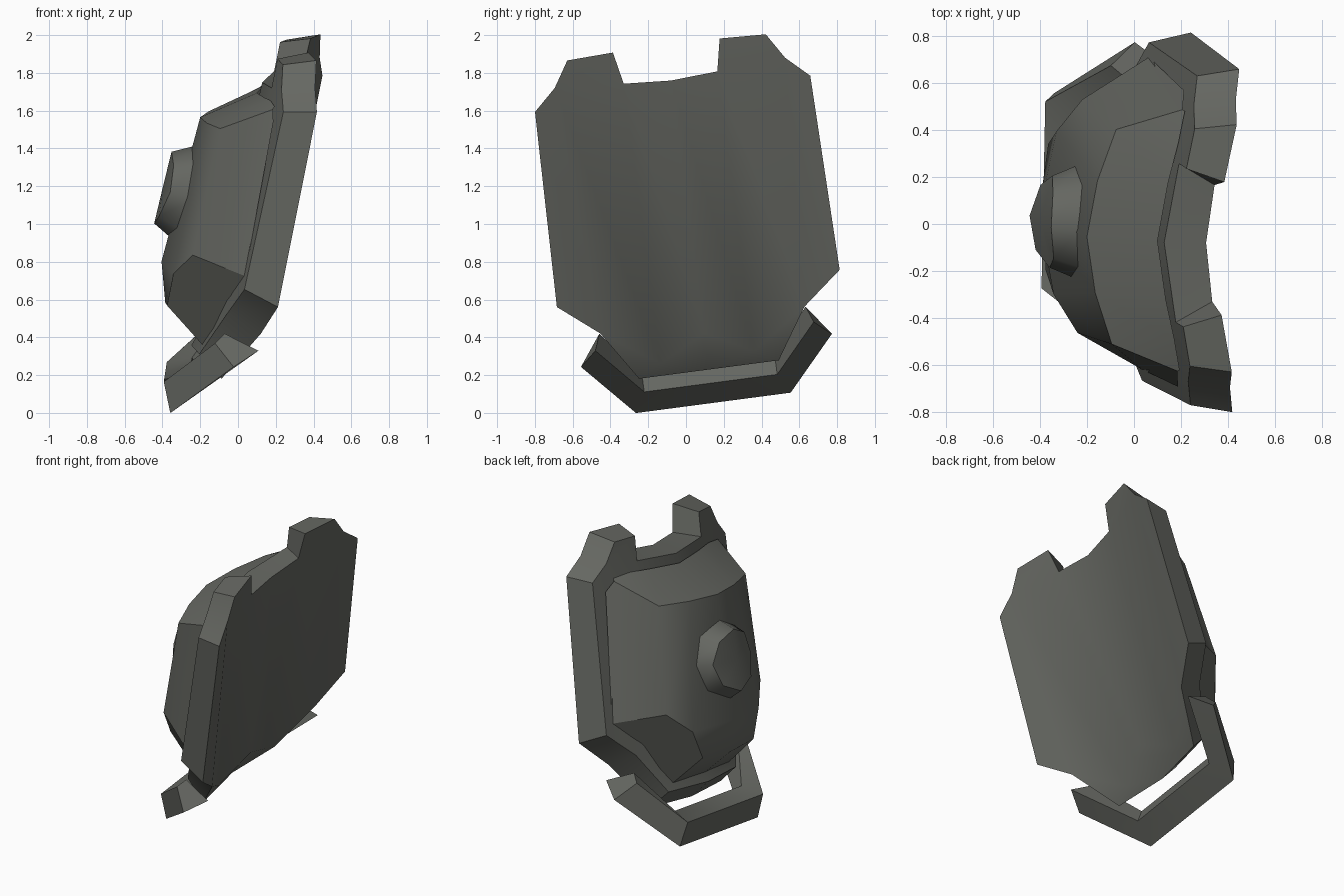
import bpy, bmesh
from math import sin, cos, radians
from mathutils import Matrix, Vector

if "Cube" in bpy.data.objects:
    bpy.data.objects.remove(bpy.data.objects["Cube"], do_unlink=True)

grey = bpy.data.materials.new("dark_grey")
grey.use_nodes = True
grey.diffuse_color = (0.13, 0.135, 0.12, 1)
grey.node_tree.nodes["Principled BSDF"].inputs["Base Color"].default_value = grey.diffuse_color

ROLL = radians(7.5)


def place(a, h, x):
    """Side offset a, height h and depth x, rolled into the model frame."""
    return Vector((x, 0.02 + a * cos(ROLL) - h * sin(ROLL), 1 + a * sin(ROLL) + h * cos(ROLL)))


def finish(name, bm, angle):
    bmesh.ops.remove_doubles(bm, verts=bm.verts, dist=0.0005)
    bmesh.ops.recalc_face_normals(bm, faces=bm.faces)
    mesh = bpy.data.meshes.new(name)
    bm.to_mesh(mesh)
    bm.free()
    mesh.materials.append(grey)
    obj = bpy.data.objects.new(name, mesh)
    bpy.context.collection.objects.link(obj)
    bpy.ops.object.select_all(action='DESELECT')
    obj.select_set(True)
    bpy.context.view_layer.objects.active = obj
    bpy.ops.object.shade_smooth_by_angle(angle=radians(angle))
    return obj


def mirrored(name, points, faces, angle=35):
    """Build one half from local points, repeat it on the other side, and weld."""
    bm = bmesh.new()
    for side in (1, -1):
        verts = [bm.verts.new(place(a * side, h, x + 0.02 * a * side)) for a, h, x in points]
        for f in faces:
            bm.faces.new([verts[i] for i in f][::side])
    return finish(name, bm, angle)


# Curved back plate: notched outline, bent lip at the bottom, splayed notch walls
outline = [(0, .766), (.25, .782), (.285, .953), (.53, .943), (.615, .807), (.735, .695),
           (.755, -.344), (.545, -.513), (.373, -.777), (0, -.777), (0, -.583), (.25, -.713)]
bend = {8: -.12, 9: -.12, 11: -.08}
splay = {1: .10, 2: .065}
back, front = [], []
for i, (a, h) in enumerate(outline):
    x = .15 + .204 * h + .165 * a * a + .07 * a
    back.append((a, h, x + bend.get(i, 0)))
    front.append((a * .96 + splay.get(i, 0), .66 + (h - .66) * .91,
                  x - .178 + bend.get(i, 0) / 2 + splay.get(i, 0) / 4))
n = len(outline)
caps = [(0, 1, 11, 10), (1, 2, 3, 4), (1, 4, 7, 11), (4, 5, 6, 7), (11, 7, 8), (10, 11, 8, 9)]
faces = caps + [tuple(i + n for i in reversed(f)) for f in caps]
faces += [(i + 1, i, i + n, i + 1 + n) for i in range(9)]
mirrored("back_plate", back + front, faces)

# Domed shell: three rows of four columns, then the lower middle panel
rows = [
    (0, .70, .10), (.25, .71, .14), (.42, .715, .18), (.555, .70, .205),
    (0, .57, -.20), (.24, .57, -.16), (.46, .57, -.085), (.56, .685, .195),
    (0, -.20, -.405), (.35, -.22, -.335), (.50, -.10, -.23), (.67, -.19, .05),
    (0, -.42, -.385), (.27, -.40, -.37),
    (0, -.62, -.19), (.30, -.62, -.17), (.47, -.36, -.035), (.635, .63, .20)]
faces = [(r + c, r + c + 1, r + c + 5, r + c + 4) for r in (0, 4) for c in range(3 - r // 4)]
faces += [(6, 7, 17, 11, 10), (8, 9, 13, 12), (12, 13, 15, 14), (11, 10, 9, 13, 15, 16)]
dome = mirrored("domed_shell", rows, faces, 75)

# Crisp borders round the sloping top and the lower corner facets
borders = {True: set(), False: set()}
for p in dome.data.polygons:
    corner_facet = len(p.vertices) == 6
    borders[corner_facet or p.normal.z > .6].update(p.edge_keys)
    p.use_smooth = not corner_facet
for e in dome.data.edges:
    if e.key in borders[True] & borders[False]:
        e.use_edge_sharp = True

# Carrying loop below the plate: four-sided section swept round a corner
middle = [(0, -.955, -.35), (0, -.79, -.385), (0, -.76, -.25), (0, -.85, -.21)]
corner = [(w, h, x) for w, (_, h, x) in zip((.413, .40, .355, .355), middle)]
end = [(.67, -.675, -.01), (.585, -.56, -.11), (.55, -.513, -.06), (.583, -.60, .12)]
faces = [(r + i, r + (i + 1) % 4, r + 4 + (i + 1) % 4, r + 4 + i) for r in (0, 4) for i in range(4)]
mirrored("bottom_loop", middle + corner + end, faces + [(8, 9, 10, 11)])

# Eight-sided boss wrapped round the dome, one corner pointing down
bm = bmesh.new()
turn = Vector((-.97, 0, .235)).to_track_quat('Z', 'Y').to_matrix().to_4x4()
bmesh.ops.create_cone(bm, cap_ends=True, cap_tris=True, segments=8,
                      radius1=.255, radius2=.197, depth=.11,
                      matrix=Matrix.Translation((-.345, .01, 1.18)) @ turn
                      @ Matrix.Rotation(-ROLL, 4, 'Z'))
for v in bm.verts:
    v.co.x += 1.2 * (v.co.y - .01) ** 2
finish("round_boss", bm, 50)
